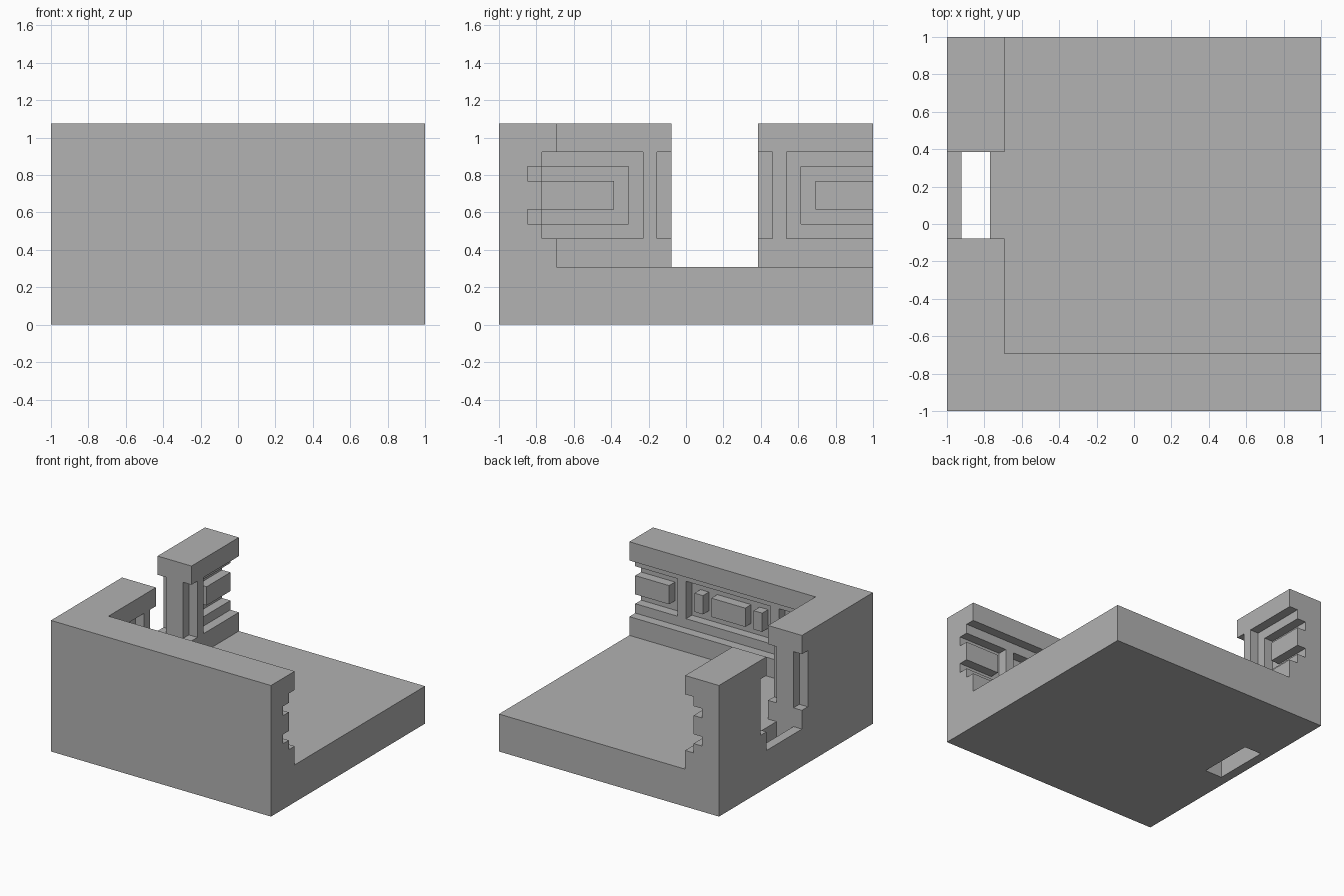
import bpy
import bmesh

default = bpy.data.objects.get("Cube")
if default:
    bpy.data.objects.remove(default, do_unlink=True)

N = 26           # grid steps along each side
U = 2 / N        # size of one step
FAR = N + 1      # just past the open ends

stone = bpy.data.materials.new("grey_stone")
stone.use_nodes = True
GREY = (0.445, 0.445, 0.445, 1)
stone.diffuse_color = GREY
stone.node_tree.nodes["Principled BSDF"].inputs["Base Color"].default_value = GREY


def box(name, xs, ys, zs):
    """Axis-aligned box given by grid ranges."""
    bm = bmesh.new()
    bmesh.ops.create_cube(bm, size=1)
    for v in bm.verts:
        v.co = (xs[v.co.x > 0] * U - 1, ys[v.co.y > 0] * U - 1, zs[v.co.z > 0] * U)
    mesh = bpy.data.meshes.new(name)
    bm.to_mesh(mesh)
    bm.free()
    mesh.materials.append(stone)
    ob = bpy.data.objects.new(name, mesh)
    bpy.context.collection.objects.link(ob)
    return ob


def carve(target, xs, ys, zs):
    """Subtract a box from the target."""
    cutter = box("cutter", xs, ys, zs)
    cutter.hide_render = True
    mod = target.modifiers.new("carve", "BOOLEAN")
    mod.operation = "DIFFERENCE"
    mod.solver = "EXACT"
    mod.object = cutter
    bpy.context.view_layer.objects.active = target
    bpy.ops.object.modifier_apply(modifier=mod.name)
    bpy.data.objects.remove(cutter, do_unlink=True)


BAND, GROOVE, BLOCK = (6, 12), (7, 11), (8, 10)

# Floor with two walls, the doorway and the slot through the floor
room = box("corner_room", (0, N), (0, N), (0, 14))
carve(room, (4, FAR), (4, FAR), (4, 15))
carve(room, (-1, 5), (12, 18), (4, 15))
carve(room, (1, 3), (12, 18), (-1, 5))

# Recessed bands on the inner wall faces
carve(room, (3, FAR), (3, 5), BAND)
for ys in ((3, 10), (20, FAR)):
    carve(room, (3, 5), ys, BAND)

# Notches on both sides of the door jambs
for xs in ((-1, 1), (3, 5)):
    carve(room, xs, (11, 19), BAND)

# Deeper panel grooves
for xs in ((2, 9), (10, 20), (21, FAR)):
    carve(room, xs, (2, 4), GROOVE)
for ys in ((2, 9), (21, FAR)):
    carve(room, (2, 4), ys, GROOVE)

# Raised blocks inside the grooves
for i, xs in enumerate(((2, 8), (11, 12), (13, 17), (18, 19), (22, N))):
    box(f"front_wall_block_{i + 1}", xs, (2, 3), BLOCK)
for i, ys in enumerate(((3, 8), (22, N))):
    box(f"side_wall_block_{i + 1}", (2, 3), ys, BLOCK)
